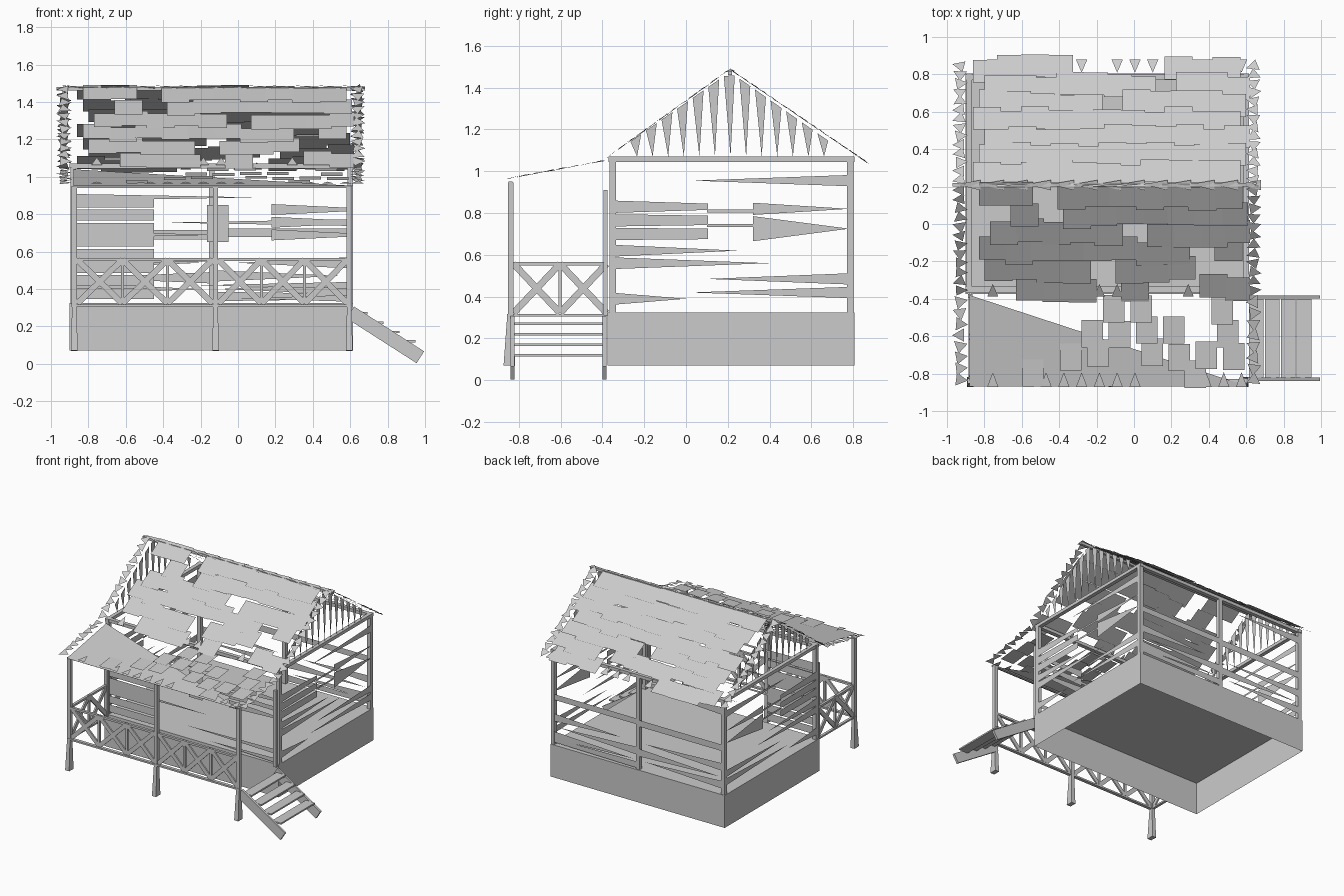
import bpy, bmesh, math, random
from mathutils import Vector as V

if "Cube" in bpy.data.objects:
    bpy.data.objects.remove(bpy.data.objects["Cube"])

random.seed(4)
mat = bpy.data.materials.new("weathered grey")
mat.diffuse_color = (0.6, 0.6, 0.6, 1)
mat.use_nodes = True
mat.node_tree.nodes["Principled BSDF"].inputs["Base Color"].default_value = mat.diffuse_color


class Part:
    """Collects faces and turns them into one named flat-shaded object."""
    def __init__(self, name):
        self.name, self.bm = name, bmesh.new()

    def face(self, *pts):
        self.bm.faces.new([self.bm.verts.new(p) for p in pts])

    def box(self, x0, x1, y0, y1, z0, z1):
        self.beam((x0, (y0 + y1) / 2, (z0 + z1) / 2), (x1, (y0 + y1) / 2, (z0 + z1) / 2),
                  y1 - y0, z1 - z0)

    def beam(self, a, b, w, h, w2=None, h2=None):
        a, b = V(a), V(b)
        d = (b - a).normalized()
        s = V((0, 0, 1)).cross(d)
        s = s.normalized() if s.length > 0.01 else V((0, 1, 0))
        t = d.cross(s)
        ring = []
        for p, ww, hh in ((a, w, h), (b, w2 or w, h2 or h)):
            ring.append([self.bm.verts.new(p + s * i * ww / 2 + t * j * hh / 2)
                         for i, j in ((-1, -1), (1, -1), (1, 1), (-1, 1))])
        for i in range(4):
            k = (i + 1) % 4
            self.bm.faces.new((ring[0][i], ring[0][k], ring[1][k], ring[1][i]))
        self.bm.faces.new(ring[0][::-1])
        self.bm.faces.new(ring[1])

    def done(self, fix=False):
        if fix:
            bmesh.ops.recalc_face_normals(self.bm, faces=self.bm.faces)
        me = bpy.data.meshes.new(self.name)
        self.bm.to_mesh(me)
        self.bm.free()
        me.materials.append(mat)
        bpy.context.collection.objects.link(bpy.data.objects.new(self.name, me))


X0, X1, Y0, Y1 = -0.9, 0.615, -0.375, 0.805

# Open-bottomed base skirt with the cabin floor on top
p = Part("base_skirt")
c = [(X0, Y0), (X1, Y0), (X1, Y1), (X0, Y1)]
for i in range(4):
    a, b = c[i], c[(i + 1) % 4]
    p.face((*a, .07), (*b, .07), (*b, .325), (*a, .325))
p.face(*[(*q, .325) for q in c])
p.done()

# Cabin posts and wall plates
p = Part("cabin_frame")
for x in (-.88, .6):
    for y in (-.35, .785):
        p.box(x - .015, x + .015, y - .016, y + .016, .325, 1.045)
    p.box(x - .015, x + .015, -.37, .805, 1.045, 1.07)
p.box(-.155, -.125, .77, .8, .325, 1.045)
for y in (-.35, .785):
    p.box(-.9, .615, y - .015, y + .015, 1.045, 1.07)
p.box(-.97, .68, .2, .22, 1.46, 1.48)
p.done(True)

# Porch posts, flared legs, edge beams
p = Part("porch_frame")
for x in (-.875, -.12, .595):
    p.box(x - .014, x + .014, -.852, -.825, .31, .945)
    p.beam((x, -.84, .31), (x, -.845, .07), .025, .03, .035, .055)
for x in (-.875, .595):
    p.box(x - .012, x + .012, -.395, -.375, .31, .91)
p.box(-.89, .61, -.855, -.83, .305, .318)
p.box(-.885, -.865, -.85, -.38, .305, .318)
p.box(-.89, .61, -.85, -.83, .94, .95)
p.done(True)

# Railing with crossed braces: front and left side
p = Part("porch_railing")


def rail(a, b, n):
    a, b = V(a), V(b)
    up = V((0, 0, .235))
    p.beam(a + up, b + up, .02, .016)
    for i in range(n):
        s, e = a.lerp(b, i / n), a.lerp(b, (i + 1) / n)
        p.beam(s, e + up, .012, .032)
        p.beam(s + up, e, .012, .032)
        if i:
            p.beam(s, s + up, .016, .016)


rail((-.86, -.84, .322), (-.135, -.84, .322), 3)
rail((-.105, -.84, .322), (.585, -.84, .322), 3)
rail((-.875, -.825, .322), (-.875, -.38, .322), 2)
p.done(True)

# Side stairs
p = Part("side_stairs")
for y in (-.83, -.39):
    p.beam((.6, y, .275), (.975, y, .035), .018, .075)
for i in range(4):
    x, z = .615 + i * .085, .27 - i * .05
    p.box(x, x + .078, -.82, -.4, z - .006, z + .006)
p.done(True)

# Broken wall boards: wide end u0, tip u1, centre z, height, tip height
p = Part("wall_boards")


def board(wall, u0, u1, z, h=.06, tip=0):
    f = {"front": lambda u: (u, -.37), "back": lambda u: (u, .8),
         "left": lambda u: (-.895, u), "right": lambda u: (.612, u)}[wall]
    a, b = f(u0), f(u1)
    pts = [(*a, z - h / 2), (*b, z - tip / 2), (*b, z + tip / 2), (*a, z + h / 2)]
    p.face(*(pts if tip else [pts[0], (*b, z), pts[3]]))


for i in range(8):                                   # front left block
    board("front", -.86, -.45, .375 + i * .07, .058, .058)
for u0, u1, z in ((-.86, .1, .89), (-.86, -.1, .69), (-.86, 0, .55),
                  (.59, -.4, .755), (.59, -.2, .42), (.59, 0, .35)):
    board("front", u0, u1, z, .035)
for i in range(3):                                   # front right block
    board("front", .18, .58, .825 - i * .068, .058, .02)
board("front", -.165, -.05, .75, .2, .2)             # window panel
for w in ("right", "left"):
    for z, t in ((.83, .03), (.765, .045), (.7, .05)):
        board(w, -.335, .105, z, .058, t)
    board(w, .32, .78, .82, .058)
    board(w, .32, .78, .725, .12)
    board(w, .1, .33, .81, .014, .014)
    board(w, .1, .33, .74, .014, .014)
    for u0, u1, z in ((.8, .03, .955), (-.335, .4, .56), (-.335, .25, .62),
                      (.8, .1, .485), (.8, .02, .42), (-.335, 0, .39)):
        board(w, u0, u1, z, .055)
for u0, u1, z in ((.6, -.1, .4), (-.13, .55, .47), (.6, 0, .54),
                  (-.88, -.2, .4), (-.15, -.85, .46), (-.88, -.2, .54), (-.88, -.3, .98)):
    board("back", u0, u1, z)
board("back", -.13, .6, .7, .045, .045)
board("back", -.88, -.14, .69, .05, .05)
board("back", -.13, .6, .36, .05, .03)
p.done()

# Gable slats: wide at the roof line, pointed at the wall plate
p = Part("gable_slats")
for x in (-.885, .605):
    for i in range(13):
        y = -.24 + i * .0745
        top = lambda q: 1.475 - abs(q - .21) * .7
        p.face((x, y - .026, top(y - .026)), (x, y + .006, 1.07), (x, y + .026, top(y + .026)))
p.done()


# Ragged roof shingles on a slope running from ridge point to eave point (y, z)
def shingles(name, ridge, eave, rows, pitch, keep, eave_keep, x0=-.83, x1=.6, w=.15):
    p = Part(name)
    r, e = V((0, *ridge)), V((0, *eave))
    d = (e - r).normalized()
    n = V((1, 0, 0)).cross(d)
    n = n if n.z > 0 else -n
    step = (e - r).length / rows
    sgn = 1 if V((1, 0, 0)).cross(d).z > 0 else -1

    def put(uv, lift):
        pts = [r + V((u, 0, 0)) + d * v + n * l for (u, v), l in zip(uv, lift)]
        p.face(*(pts if sgn > 0 else pts[::-1]))

    for k in range(rows):
        x = x0 + (k % 3) * .03
        while x < x1 - w * .5:
            if random.random() < (eave_keep if k == rows - 1 else keep):
                j = random.uniform(-.02, .02)
                v0, v1 = k * step + j, (k + 1) * step + .025 + j
                l = random.uniform(.004, .008)
                put([(x, v0), (x, v1), (min(x + w, x1 + .02), v1), (min(x + w, x1 + .02), v0)],
                    [.001, l + .006, l + .006, .001])
            x += pitch
        # torn triangles along both side edges
        for cx in (-.93, .64):
            for h in (.25, .75):
                s, a = .042, random.uniform(0, 6.28)
                put([(cx + s * math.cos(a + t), (k + h) * step - s * math.sin(a + t))
                     for t in (0, 2.1, 4.2)][::-1], [.004, .01, .006])
    # torn triangles along the eave
    for i in range(16):
        cx, L = -.85 + i * .095, (e - r).length
        if random.random() < .7:
            put([(cx - .03, L + .01), (cx + .03, L + .01), (cx, L - .07)][::(-1) ** i and 1],
                [.01, .01, .004])
    p.done()


shingles("front_roof_shingles", (.21, 1.48), (-.375, 1.06), 6, .14, .87, .6)
shingles("back_roof_shingles", (.21, 1.48), (.865, 1.035), 7, .128, .98, .62, x0=-.86)
shingles("porch_roof_shingles", (-.385, 1.045), (-.86, .957), 4, .145, .68, .3, x0=-.6, w=.115)

# Surviving half of the porch roof sheet
p = Part("porch_roof_sheet")
p.face((-.88, -.38, 1.04), (-.88, -.87, .952), (.615, -.87, .952))
p.done()

# Ridge caps
p = Part("ridge_caps")
for i in range(13):
    x = -.95 + i * .125
    p.face((x, .212, 1.488), (x + .13, .18, 1.472), (x + .13, .235, 1.482))
p.done()
